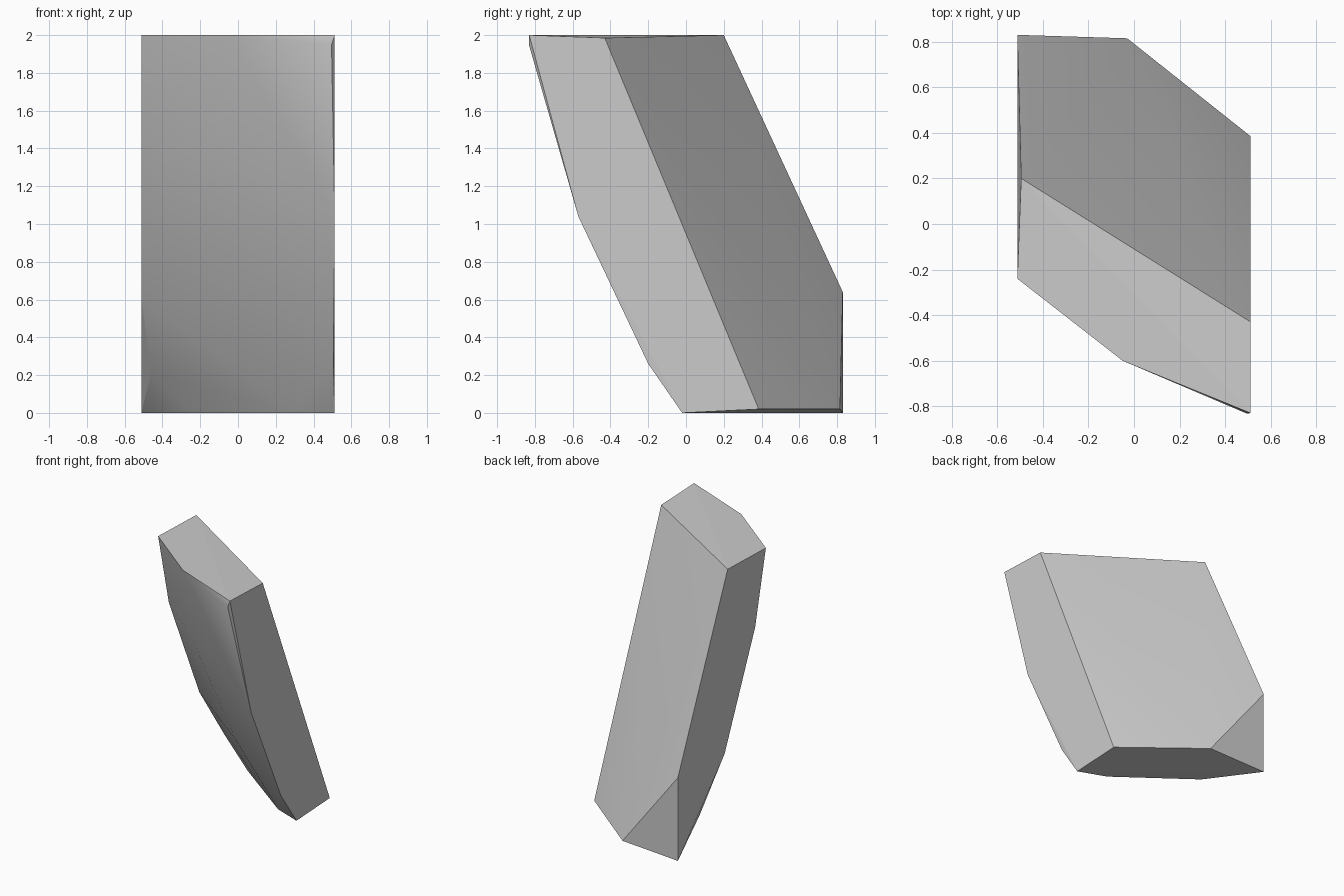
import bpy
import bmesh
from math import radians

cube = bpy.data.objects.get("Cube")
if cube:
    bpy.data.objects.remove(cube, do_unlink=True)

# Stone colour
stone = bpy.data.materials.new("stone_grey")
stone.use_nodes = True
grey = (0.6, 0.6, 0.6, 1)
stone.diffuse_color = grey
bsdf = next(n for n in stone.node_tree.nodes if n.type == 'BSDF_PRINCIPLED')
bsdf.inputs["Base Color"].default_value = grey

# Corners of the leaning slab, grouped by the region they bound
half = 0.512
top_cap = [(half, -0.83, 2), (half, -0.43, 1.985), (-0.495, 0.2, 2),
           (-half, -0.24, 2), (-0.05, -0.6, 2)]
base = [(half, -0.02, 0), (half, 0.385, 0.02), (-0.03, 0.815, 0.02),
        (-half, 0.83, 0), (-0.24, 0.46, 0), (0.3, 0.06, 0)]
right_edge = [(0.495, -0.832, 1.95), (half, -0.57, 1.04), (0.505, -0.2, 0.26)]
left_edge = [(-half, -0.11, 1.44), (-half, 0.26, 0.61), (-0.46, 0.49, 0.21)]
front_ridge = [(-0.12, -0.375, 1.35), (0.08, -0.14, 0.55)]
back_corner = [(-half, 0.83, 0.64)]

# Chipped slab as the hull of its corners
bm = bmesh.new()
for corner in top_cap + base + right_edge + left_edge + front_ridge + back_corner:
    bm.verts.new(corner)
bmesh.ops.convex_hull(bm, input=bm.verts[:])
loose = [v for v in bm.verts if not v.link_faces]
bmesh.ops.delete(bm, geom=loose, context='VERTS')
bmesh.ops.dissolve_limit(bm, angle_limit=radians(2),
                         verts=bm.verts[:], edges=bm.edges[:])
bmesh.ops.recalc_face_normals(bm, faces=bm.faces[:])

mesh = bpy.data.meshes.new("rock_slab")
bm.to_mesh(mesh)
bm.free()
mesh.materials.append(stone)
slab = bpy.data.objects.new("rock_slab", mesh)
bpy.context.collection.objects.link(slab)

# Soft worn front and back, flat broken sides and ends
bpy.ops.object.select_all(action='DESELECT')
slab.select_set(True)
bpy.context.view_layer.objects.active = slab
bpy.ops.object.shade_smooth_by_angle(angle=radians(30))
for face in mesh.polygons:
    face.use_smooth = abs(face.normal.y) > 0.4
